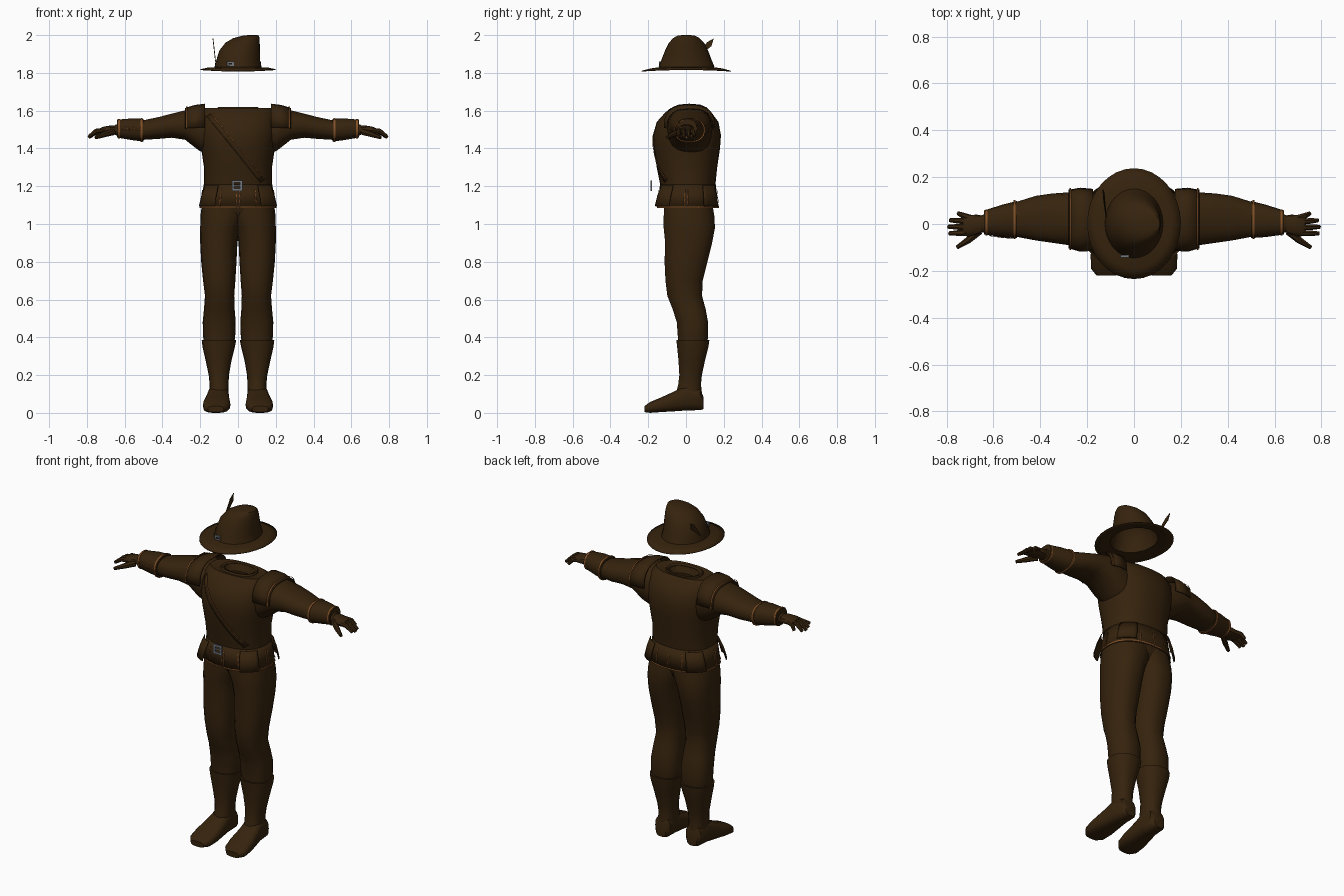
import bpy, bmesh, math
from mathutils import Vector
from mathutils.bvhtree import BVHTree

cube = bpy.data.objects.get("Cube")
if cube:
    bpy.data.objects.remove(cube)


def material(name, rgb):
    mat = bpy.data.materials.new(name)
    mat.use_nodes = True
    color = (*rgb, 1)
    mat.diffuse_color = color
    for node in mat.node_tree.nodes:
        if node.type == 'BSDF_PRINCIPLED':
            node.inputs["Base Color"].default_value = color
            node.inputs["Roughness"].default_value = .9
    return mat


BROWN = material("dark brown leather", (.036, .0165, .004))
ORANGE = material("orange brown trim", (.22, .08, .02))
DARK = material("near black inlay", (.01, .007, .004))
STEEL = material("dull steel", (.17, .19, .22))


def finish(name, bm, mat, thickness=0, smooth=True):
    """Turn a bmesh into a named object."""
    bmesh.ops.recalc_face_normals(bm, faces=bm.faces)
    mesh = bpy.data.meshes.new(name)
    bm.to_mesh(mesh)
    bm.free()
    mesh.materials.append(mat)
    if smooth:
        for poly in mesh.polygons:
            poly.use_smooth = True
        mesh.set_sharp_from_angle(angle=math.radians(38))
    obj = bpy.data.objects.new(name, mesh)
    bpy.context.scene.collection.objects.link(obj)
    if thickness:
        mod = obj.modifiers.new("thickness", 'SOLIDIFY')
        mod.thickness = thickness
    return obj


def loft(name, rings, mat=BROWN, axis='z', side=1, n=18, power=2.3,
         caps=(True, True), arc=None, thickness=0, grow=0):
    """Skin rounded sections; each ring is (position, u0, u1, v0, v1)."""
    bm = bmesh.new()
    start, sweep = arc or (0, math.tau)
    count = n + 1 if arc else n
    loops = []
    for t, u0, u1, v0, v1 in rings:
        loop = []
        for i in range(count):
            a = start + sweep * i / n
            c, s = math.cos(a), math.sin(a)
            c = math.copysign(abs(c) ** (2 / power), c)
            s = math.copysign(abs(s) ** (2 / power), s)
            u = (u0 + u1) / 2 + c * ((u1 - u0) / 2 + grow)
            v = (v0 + v1) / 2 + s * ((v1 - v0) / 2 + grow)
            x, y, z = {'x': (t, u, v), 'y': (u, t, v), 'z': (u, v, t)}[axis]
            loop.append(bm.verts.new((x * side, y, z)))
        loops.append(loop)
    for low, high in zip(loops, loops[1:]):
        for i in range(n):
            j = (i + 1) % count
            bm.faces.new((low[i], low[j], high[j], high[i]))
    if not arc:
        for loop, wanted in zip((loops[0], loops[-1]), caps):
            if wanted:
                bm.faces.new(loop)
    return finish(name, bm, mat, thickness)


def tube(name, points, radii, side, n=7):
    """Tapered bent tube through a few points."""
    bm = bmesh.new()
    pts = [Vector((p[0] * side, p[1], p[2])) for p in points]
    loops = []
    for i, (p, r) in enumerate(zip(pts, radii)):
        d = (pts[min(i + 1, len(pts) - 1)] - pts[max(i - 1, 0)]).normalized()
        across = d.cross(Vector((0, 0, 1))).normalized()
        up = across.cross(d)
        angles = [math.tau * k / n for k in range(n)]
        loops.append([bm.verts.new(p + r * (across * math.cos(a) + up * math.sin(a)))
                      for a in angles])
    for low, high in zip(loops, loops[1:]):
        for i in range(n):
            j = (i + 1) % n
            bm.faces.new((low[i], low[j], high[j], high[i]))
    bm.faces.new(loops[0])
    bm.faces.new(loops[-1])
    return finish(name, bm, BROWN)


def box(name, center, size, mat):
    bm = bmesh.new()
    bmesh.ops.create_cube(bm, size=1)
    for v in bm.verts:
        v.co = Vector(center) + v.co * Vector(size)
    return finish(name, bm, mat, smooth=False)


def strip(name, target, start, end, view, width, mat, lift=.004, steps=14):
    """Lay a thin ribbon on a surface by projecting a line onto it."""
    mesh = target.data
    tree = BVHTree.FromPolygons([v.co for v in mesh.vertices],
                                [p.vertices[:] for p in mesh.polygons])
    start, end, view = Vector(start), Vector(end), Vector(view).normalized()
    half = (end - start).cross(view).normalized() * width / 2
    bm = bmesh.new()
    last = None
    for i in range(steps + 1):
        p = start.lerp(end, i / steps)
        hits = [tree.ray_cast(p + o, view)[0] for o in (-half, half)]
        if None in hits:
            last = None
            continue
        pair = [bm.verts.new(h - view * lift) for h in hits]
        if last:
            bm.faces.new((last[0], last[1], pair[1], pair[0]))
        last = pair
    return finish(name, bm, mat, thickness=.002)


# Jacket body with an open neck and a small collar
jacket = loft("jacket_body", [
    (1.12, -.185, .185, -.125, .15), (1.2, -.18, .18, -.135, .155),
    (1.3, -.18, .18, -.155, .165), (1.4, -.195, .195, -.17, .18),
    (1.47, -.205, .205, -.175, .185), (1.54, -.205, .205, -.155, .172),
    (1.59, -.2, .2, -.11, .135), (1.615, -.175, .175, -.08, .1),
    (1.61, -.1, .1, -.05, .08), (1.57, -.085, .085, -.035, .065)],
    n=28, caps=(True, False))
loft("collar", [(1.606, -.115, .115, -.07, .09), (1.62, -.105, .105, -.055, .085),
                (1.615, -.09, .09, -.04, .075)], caps=(False, False), thickness=.004)

# Chest strap with stitching along its upper edge
for label, shift, width, mat, lift in (("chest_strap", 0, .028, BROWN, .003),
                                       ("strap_stitching", .009, .004, ORANGE, .006)):
    strip(label, jacket, (-.155 + shift, -1, 1.578 + shift),
          (.13 + shift, -1, 1.228 + shift), (0, 1, 0), width, mat, lift)

# Belt skirt with trim, seams and corner flaps
skirt_top = (1.208, -.182, .182, -.138, .158)
skirt_low = (1.084, -.2, .2, -.15, .172)
skirt = loft("belt_skirt", [skirt_low, skirt_top], n=28, caps=(False, False), thickness=.004)
loft("skirt_trim", [skirt_low, (1.092, *skirt_low[1:])], ORANGE, n=28,
     caps=(False, False), grow=.003)
for i, degrees in enumerate((-2, 2, 62, 90, 118, 178, 182, 235, 267, 273, 305)):
    a = math.radians(degrees)
    out = Vector((math.cos(a), math.sin(a), 0))
    strip("skirt_seam_%d" % i, skirt, out + Vector((0, 0, 1.18)),
          out + Vector((0, 0, 1.09)), -out, .005, ORANGE, steps=3)
for depth, first in (("front", -62), ("back", 25)):
    for label, side in (("left", 1), ("right", -1)):
        loft(f"{label}_{depth}_hip_flap",
             [(1.095, -.222, .222, -.182, .186), (1.15, -.208, .208, -.168, .178),
              (1.205, -.188, .188, -.146, .165)], side=side, n=8, power=2.6,
             arc=(math.radians(first), math.radians(38)), thickness=.005)

# Belt buckle frame
for i, s in enumerate((-1, 1)):
    box("buckle_bar_%d" % i, (-.005, -.184, 1.203 + s * .022), (.056, .008, .012), STEEL)
    box("buckle_post_%d" % i, (-.005 + s * .022, -.184, 1.203), (.012, .008, .036), STEEL)
box("buckle_tongue", (-.005, -.182, 1.203), (.036, .006, .008), STEEL)

# Trouser seat
loft("trouser_seat", [(.985, -.05, .05, -.02, .07), (1.02, -.13, .13, -.08, .12),
                      (1.07, -.18, .18, -.112, .14), (1.14, -.184, .184, -.117, .142)], n=24)

for label, side in (("left", 1), ("right", -1)):
    # Trouser leg, boot shaft and foot
    loft(label + "_trouser_leg", [
        (.3, .035, .17, -.035, .1), (.4, .015, .184, -.044, .118),
        (.48, .012, .187, -.05, .118), (.55, .018, .18, -.072, .105),
        (.62, .02, .175, -.1, .086), (.7, .014, .185, -.11, .09),
        (.8, .008, .195, -.115, .115), (.9, .003, .2, -.112, .14),
        (.98, -.01, .2, -.12, .155), (1.04, -.04, .199, -.12, .152),
        (1.1, -.06, .192, -.116, .142)], side=side)
    loft(label + "_boot_shaft", [
        (.08, .05, .155, -.06, .088), (.15, .05, .15, -.042, .08),
        (.2, .048, .155, -.036, .085), (.28, .034, .172, -.041, .102),
        (.35, .016, .188, -.048, .12), (.385, .01, .192, -.052, .125)], side=side)
    loft(label + "_boot_foot", [
        (.092, .07, .135, .02, .085), (.075, .052, .152, .014, .13),
        (0, .048, .16, .012, .15), (-.06, .045, .172, .008, .115),
        (-.13, .04, .185, .004, .083), (-.19, .048, .184, 0, .058),
        (-.22, .075, .16, .004, .036)], axis='y', side=side, power=2.8)

    # Sleeve, forearm cuff and trim rings
    loft(label + "_sleeve", [
        (.15, -.09, .13, 1.36, 1.6), (.21, -.1, .14, 1.39, 1.618),
        (.28, -.09, .135, 1.445, 1.603), (.35, -.08, .13, 1.456, 1.585),
        (.42, -.07, .12, 1.45, 1.567), (.5, -.055, .095, 1.445, 1.55),
        (.6, -.042, .055, 1.465, 1.54), (.65, -.035, .038, 1.47, 1.525)],
        axis='x', side=side)
    cuff_in = (-.06, .098, 1.436, 1.557)
    cuff_out = (-.045, .058, 1.457, 1.553)
    cuff = loft(label + "_cuff", [(.5, *cuff_in), (.56, -.056, .083, 1.443, 1.56),
                                  (.64, *cuff_out)], axis='x', side=side)
    for ring, x, bounds in (("inner", .506, cuff_in), ("outer", .626, cuff_out)):
        loft(f"{label}_{ring}_cuff_trim", [(x, *bounds), (x + .009, *bounds)], ORANGE,
             axis='x', side=side, grow=.004)

    # Shoulder cap draped over the sleeve
    cap_edge = (-.104, .146, 1.4, 1.614)
    loft(label + "_shoulder_cap", [
        (.175, -.115, .15, 1.385, 1.637), (.23, -.118, .155, 1.39, 1.63),
        (.28, *cap_edge)], axis='x', side=side, n=10, power=2.7,
        arc=(0, math.pi), thickness=.006)
    loft(label + "_shoulder_trim", [(.268, *cap_edge), (.276, *cap_edge)], ORANGE, axis='x',
         side=side, n=10, power=2.7, arc=(0, math.pi), grow=.008)

    # Gloved hand with fanned fingers
    loft(label + "_palm", [
        (.63, -.028, .033, 1.475, 1.522), (.67, -.045, .04, 1.474, 1.522),
        (.71, -.054, .038, 1.474, 1.516), (.73, -.046, .03, 1.478, 1.508)],
        axis='x', side=side, n=12)
    fingers = (("little", .026, .75, .045, 1.466), ("ring", .01, .785, .016, 1.46),
               ("middle", -.014, .792, -.012, 1.458), ("index", -.038, .788, -.04, 1.464))
    for finger, y, tip_x, tip_y, tip_z in fingers:
        tube(f"{label}_{finger}_finger",
             [(.7, y, 1.497), ((.71 + tip_x) / 2, (y + tip_y) / 2, 1.492),
              (tip_x, tip_y, tip_z)], (.014, .013, .009), side)
    tube(label + "_thumb", [(.66, -.03, 1.488), (.705, -.068, 1.475), (.755, -.1, 1.457)],
         (.018, .015, .009), side)

# Lacing on the front of the right cuff, the last one built
for i in range(5):
    x = -.615 + i * .02
    for tilt in (-1, 1):
        strip(f"cuff_lace_{i}_{'up' if tilt > 0 else 'down'}", cuff,
              (x, -1, 1.505 - tilt * .008), (x + .018, -1, 1.505 + tilt * .008),
              (0, 1, 0), .004, ORANGE, steps=3)

# Hat: drooping brim and lopsided crown in one shell
hat = loft("hat", [
    (1.811, -.2, .2, -.235, .238), (1.823, -.16, .16, -.19, .195),
    (1.83, -.122, .122, -.143, .148), (1.87, -.114, .117, -.13, .135),
    (1.92, -.098, .116, -.11, .116), (1.96, -.066, .115, -.09, .096),
    (1.984, -.025, .114, -.068, .072), (1.997, .025, .11, -.045, .048),
    (2.0, .055, .1, -.02, .022)], n=32, power=2, caps=(False, True), thickness=.004)
for v in hat.data.vertices:
    if v.co.z < 1.825:
        v.co.z += .008 * (v.co.x / .2) ** 2
loft("hat_band", [(1.832, -.122, .122, -.143, .148), (1.86, -.117, .118, -.133, .138)],
     n=32, power=2, caps=(False, False), grow=.002)
box("hat_buckle", (-.04, -.137, 1.848), (.036, .01, .025), STEEL)
box("hat_buckle_center", (-.04, -.142, 1.848), (.018, .004, .008), DARK)

# Feather leaning back beside the crown
bm = bmesh.new()
outline = ((.03, 1.86), (.095, 1.91), (.135, 1.942), (.147, 1.982), (.112, 1.962), (.08, 1.925))
bm.faces.new([bm.verts.new((-.121 - (z - 1.86) * .11, y, z)) for y, z in outline])
finish("hat_feather", bm, BROWN, thickness=.004, smooth=False)
